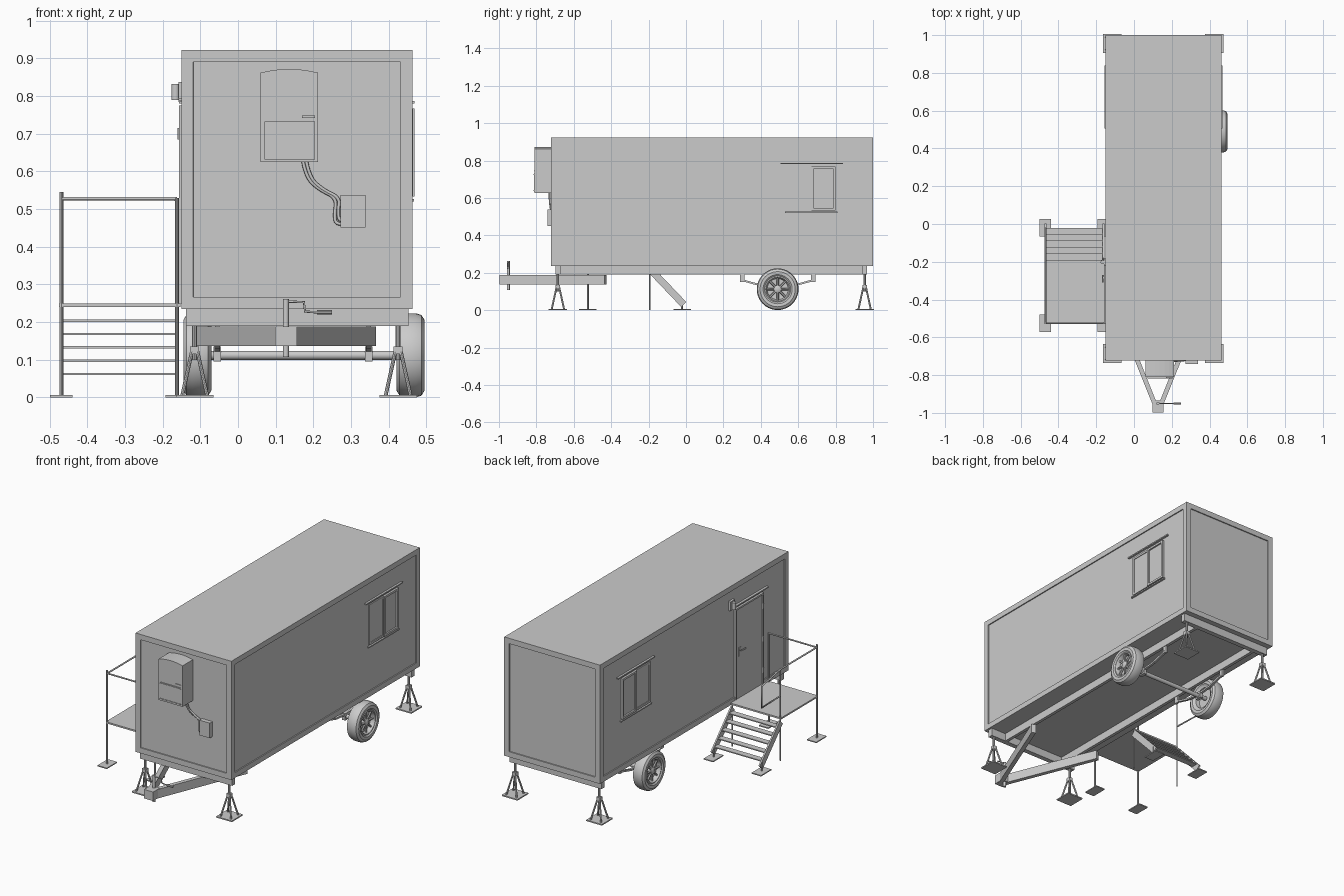
import bpy, bmesh, math
from mathutils import Vector, Matrix

if "Cube" in bpy.data.objects:
    bpy.data.objects.remove(bpy.data.objects["Cube"])


def finish(name, bm, smooth=False):
    bmesh.ops.recalc_face_normals(bm, faces=bm.faces)
    me = bpy.data.meshes.new(name)
    bm.to_mesh(me)
    bm.free()
    ob = bpy.data.objects.new(name, me)
    bpy.context.collection.objects.link(ob)
    if smooth:
        bpy.ops.object.select_all(action='DESELECT')
        bpy.context.view_layer.objects.active = ob
        ob.select_set(True)
        bpy.ops.object.shade_smooth_by_angle(angle=math.radians(35))
    return ob


def box(name, x0, x1, y0, y1, z0, z1):
    bm = bmesh.new()
    m = Matrix.Translation(((x0 + x1) / 2, (y0 + y1) / 2, (z0 + z1) / 2)) @ Matrix.Diagonal((x1 - x0, y1 - y0, z1 - z0, 1))
    bmesh.ops.create_cube(bm, size=1, matrix=m)
    return finish(name, bm)


def beam(name, a, b, w, h):
    """Box between two points; w is horizontal width, h the other thickness."""
    a, b = Vector(a), Vector(b)
    d = (b - a).normalized()
    side = d.cross(Vector((0, 0, 1))).normalized()
    up = side.cross(d)
    m = Matrix((side * w, d * (b - a).length, up * h)).transposed().to_4x4()
    m.translation = (a + b) / 2
    bm = bmesh.new()
    bmesh.ops.create_cube(bm, size=1, matrix=m)
    return finish(name, bm)


def rod(name, a, b, r, n=10):
    a, b = Vector(a), Vector(b)
    d = b - a
    m = Matrix.Translation((a + b) / 2) @ d.to_track_quat('Z', 'Y').to_matrix().to_4x4()
    bm = bmesh.new()
    bmesh.ops.create_cone(bm, cap_ends=True, segments=n, radius1=r, radius2=r, depth=d.length, matrix=m)
    return finish(name, bm, True)


def pipe(name, pts, r, kind='POLY'):
    cu = bpy.data.curves.new(name, 'CURVE')
    cu.dimensions = '3D'
    cu.bevel_depth = r
    cu.bevel_resolution = 2
    cu.use_fill_caps = True
    cu.resolution_u = 8
    sp = cu.splines.new(kind)
    sp.points.add(len(pts) - 1)
    for p, co in zip(sp.points, pts):
        p.co = (*co, 1)
    if kind == 'NURBS':
        sp.order_u = 3
        sp.use_endpoint_u = True
    ob = bpy.data.objects.new(name, cu)
    bpy.context.collection.objects.link(ob)
    return ob


def lathe(name, prof, centre, n=40):
    """Spin (offset, radius) profile around the x direction."""
    bm = bmesh.new()
    vs = [bm.verts.new((x, 0, r)) for x, r in prof]
    es = [bm.edges.new((vs[i], vs[i + 1])) for i in range(len(vs) - 1)]
    bmesh.ops.spin(bm, geom=vs + es, cent=(0, 0, 0), axis=(1, 0, 0), angle=2 * math.pi, steps=n)
    bmesh.ops.remove_doubles(bm, verts=bm.verts, dist=1e-5)
    bmesh.ops.translate(bm, verts=bm.verts, vec=centre)
    return finish(name, bm, True)


# Cabin with recessed wall panels
XL, XR, YF, YB, ZB, ZT = -0.15, 0.463, -0.722, 1.0, 0.235, 0.922
cabin = box('cabin', XL, XR, YF, YB, ZB, ZT)
bm = bmesh.new()
bm.from_mesh(cabin.data)
walls = [f for f in bm.faces if abs(f.normal.z) < 0.5]
for f in walls:
    inner = bmesh.ops.inset_region(bm, faces=[f], thickness=0.044, depth=0)
    bmesh.ops.inset_region(bm, faces=[f], thickness=0.0005, depth=-0.006)
bm.to_mesh(cabin.data)
bm.free()

# Chassis rails and crossbeams
for x in (-0.055, 0.347):
    box('chassis_rail', x - 0.009, x + 0.009, -0.69, 0.96, 0.19, 0.236)
for y in (-0.685, 0.955):
    box('end_crossbeam', -0.138, 0.452, y - 0.014, y + 0.014, 0.19, 0.236)

# Stabiliser legs at the four corners
for x in (-0.115, 0.425):
    for y in (-0.685, 0.955):
        box('leg_pad', x - 0.05, x + 0.05, y - 0.05, y + 0.05, 0, 0.007)
        rod('leg_screw', (x, y, 0.1), (x, y, 0.195), 0.007)
        box('leg_collar', x - 0.012, x + 0.012, y - 0.012, y + 0.012, 0.115, 0.135)
        for sx in (-1, 1):
            for sy in (-1, 1):
                rod('leg_strut', (x + sx * 0.033, y + sy * 0.033, 0.005), (x + sx * 0.006, y + sy * 0.006, 0.128), 0.005, 8)

# Drawbar, coupler and crank jack
for xe in (-0.1, 0.355):
    beam('drawbar', (0.127 + (-0.01 if xe < 0 else 0.01), -0.97, 0.162), (xe, -0.43, 0.162), 0.024, 0.052)
box('coupler', 0.098, 0.156, -0.998, -0.935, 0.137, 0.189)
rod('jack_tube', (0.127, -0.95, 0.108), (0.127, -0.95, 0.262), 0.008, 12)
pipe('jack_crank', [(0.127, -0.95, 0.255), (0.175, -0.95, 0.253), (0.178, -0.95, 0.228), (0.215, -0.95, 0.226)], 0.0035)
rod('crank_grip', (0.21, -0.95, 0.226), (0.25, -0.95, 0.226), 0.006)

# Axle with springs and hangers
WY, WZ = 0.49, 0.112
rod('axle', (-0.1, WY, WZ), (0.45, WY, WZ), 0.012, 16)
for x in (-0.055, 0.347):
    pts = [(x, WY + t * 0.19, 0.125 + 0.035 * t * t) for t in (-1, -0.5, 0, 0.5, 1)]
    for a, b in zip(pts, pts[1:]):
        beam('leaf_spring', a, b, 0.014, 0.01)
    for s in (-1, 1):
        box('spring_hanger', x - 0.006, x + 0.006, WY + s * 0.19 - 0.012, WY + s * 0.19 + 0.012, 0.15, 0.195)
    box('spring_clamp', x - 0.01, x + 0.01, WY - 0.02, WY + 0.02, 0.095, 0.135)

# Wheels: rounded tyre, rim, hub and spokes
for cx, s in ((-0.108, -1), (0.458, 1)):
    c = (cx, WY, WZ)
    tyre = [(-0.028, 0.068), (-0.036, 0.078), (-0.037, 0.094), (-0.029, 0.107), (-0.014, 0.1115),
            (0.014, 0.1115), (0.029, 0.107), (0.037, 0.094), (0.036, 0.078), (0.028, 0.068), (-0.028, 0.068)]
    lathe('tyre', tyre, c)
    lathe('rim', [(s * 0.030, 0.070), (s * 0.032, 0.064), (s * 0.026, 0.060), (s * 0.008, 0.056), (s * 0.004, 0)], c)
    lathe('rim_back', [(-s * 0.030, 0.070), (-s * 0.026, 0.060), (-s * 0.004, 0.056), (-s * 0.002, 0)], c)
    lathe('hub', [(s * 0.002, 0.022), (s * 0.024, 0.020), (s * 0.028, 0.013), (s * 0.029, 0)], c, 20)
    for i in range(8):
        a = i * math.pi / 4
        d = Vector((0, math.cos(a), math.sin(a)))
        p = Vector(c) + Vector((s * 0.018, 0, 0))
        rod('spoke', p + d * 0.015, p + d * 0.062, 0.006, 6)

# Sliding windows with rain bar and sill on both sides
for x, s in ((XL, -1), (XR, 1)):
    def slab(name, y0, y1, z0, z1, d0, d1):
        a, b = x + s * d0, x + s * d1
        box(name, min(a, b), max(a, b), y0, y1, z0, z1)
    slab('window_glass', 0.54, 0.80, 0.535, 0.765, -0.008, -0.003)
    slab('window_rain_bar', 0.505, 0.84, 0.78, 0.787, -0.008, 0.006)
    slab('window_sill', 0.53, 0.81, 0.52, 0.527, -0.008, 0.004)
    for y0, y1, out in ((0.54, 0.675, 0.001), (0.67, 0.80, 0.006)):
        for z in (0.533, 0.755):
            slab('sash_rail', y0, y1, z, z + 0.012, -0.008, out)
        for y in (y0, y1 - 0.012):
            slab('sash_stile', y, y + 0.012, 0.533, 0.767, -0.008, out)

# Door with frame, handle, hinges, rain bar and lamp
box('door_leaf', -0.151, -0.14, -0.48, -0.245, 0.26, 0.765)
for y in (-0.49, -0.243):
    box('door_jamb', -0.156, -0.14, y, y + 0.01, 0.25, 0.775)
box('door_head', -0.156, -0.14, -0.49, -0.233, 0.765, 0.775)
box('door_rain_bar', -0.158, -0.14, -0.53, -0.19, 0.788, 0.795)
box('door_lock_plate', -0.154, -0.15, -0.282, -0.266, 0.49, 0.54)
pipe('door_handle', [(-0.15, -0.274, 0.525), (-0.166, -0.274, 0.525), (-0.166, -0.31, 0.525)], 0.004)
for z in (0.33, 0.51, 0.7):
    rod('door_hinge', (-0.156, -0.482, z - 0.015), (-0.156, -0.482, z + 0.015), 0.004, 8)
box('lamp_base', -0.158, -0.14, -0.222, -0.182, 0.785, 0.838)
rod('lamp_globe', (-0.166, -0.202, 0.79), (-0.166, -0.202, 0.832), 0.011, 14)

# Air conditioner with arched top
bm = bmesh.new()
prof = [(0.06, 0.625), (0.212, 0.625)]
prof += [(0.136 + 0.076 * t, 0.872 - 0.01 * t * t) for t in (1, 0.66, 0.33, 0, -0.33, -0.66, -1)]
f = bm.faces.new([bm.verts.new((x, -0.81, z)) for x, z in prof])
r = bmesh.ops.extrude_face_region(bm, geom=[f])
bmesh.ops.translate(bm, verts=[v for v in r['geom'] if isinstance(v, bmesh.types.BMVert)], vec=(0, 0.098, 0))
finish('air_conditioner', bm)
box('air_grille', 0.071, 0.204, -0.814, -0.805, 0.632, 0.732)
for z in (0.638, 0.727):
    box('grille_strip', 0.071, 0.204, -0.817, -0.81, z - 0.002, z + 0.002)
box('control_slot', 0.17, 0.204, -0.814, -0.808, 0.742, 0.749)

# Cable pair and junction box
for o in (0, 0.009):
    pipe('cable', [(0.172 + o, -0.73, 0.63), (0.18 + o, -0.73, 0.585), (0.215 + o, -0.725, 0.552), (0.262 + o, -0.722, 0.53),
                   (0.256 + o, -0.722, 0.485 + o), (0.26 + o, -0.722, 0.457 + o), (0.285, -0.722, 0.462 + o)], 0.0045, 'NURBS')
box('junction_box', 0.272, 0.338, -0.741, -0.712, 0.451, 0.538)

# Entrance platform with posts and pads
PX0, PX1, PY0, PY1 = -0.475, -0.152, -0.53, -0.19
box('platform_deck', PX0, PX1, PY0, PY1, 0.24, 0.249)
XO, XI = -0.469, -0.162
for x in (XO, XI):
    for y in (-0.525, -0.02):
        box('post_pad', x - 0.03, x + 0.03, y - 0.047, y + 0.047, 0, 0.006)
    rod('front_post', (x, -0.525, 0), (x, -0.525, 0.545 if x == XO else 0.53), 0.0055)
    rod('middle_post', (x, -0.193, 0), (x, -0.193, 0.53 if x == XO else 0.245), 0.004)
    rod('stair_foot', (x, -0.022, 0), (x, -0.022, 0.06), 0.005)
    # Sloping stair stringer
    beam('stair_stringer', (x, -0.195, 0.222), (x, -0.012, 0.03), 0.009, 0.038)

# Stair treads
for i in range(5):
    y, z = -0.174 + i * 0.034, 0.204 - i * 0.0355
    box('stair_tread', XO + 0.003, XI - 0.003, y - 0.018, y + 0.018, z - 0.003, z + 0.003)

# Handrails
pipe('front_handrail', [(XO, -0.525, 0.528), (XI, -0.525, 0.528)], 0.0045)
pipe('side_handrail', [(XO, -0.525, 0.528), (XO, -0.193, 0.528), (XO, -0.022, 0.495),
                       (XO, -0.022, 0.37), (XO, -0.193, 0.375)], 0.0045)
